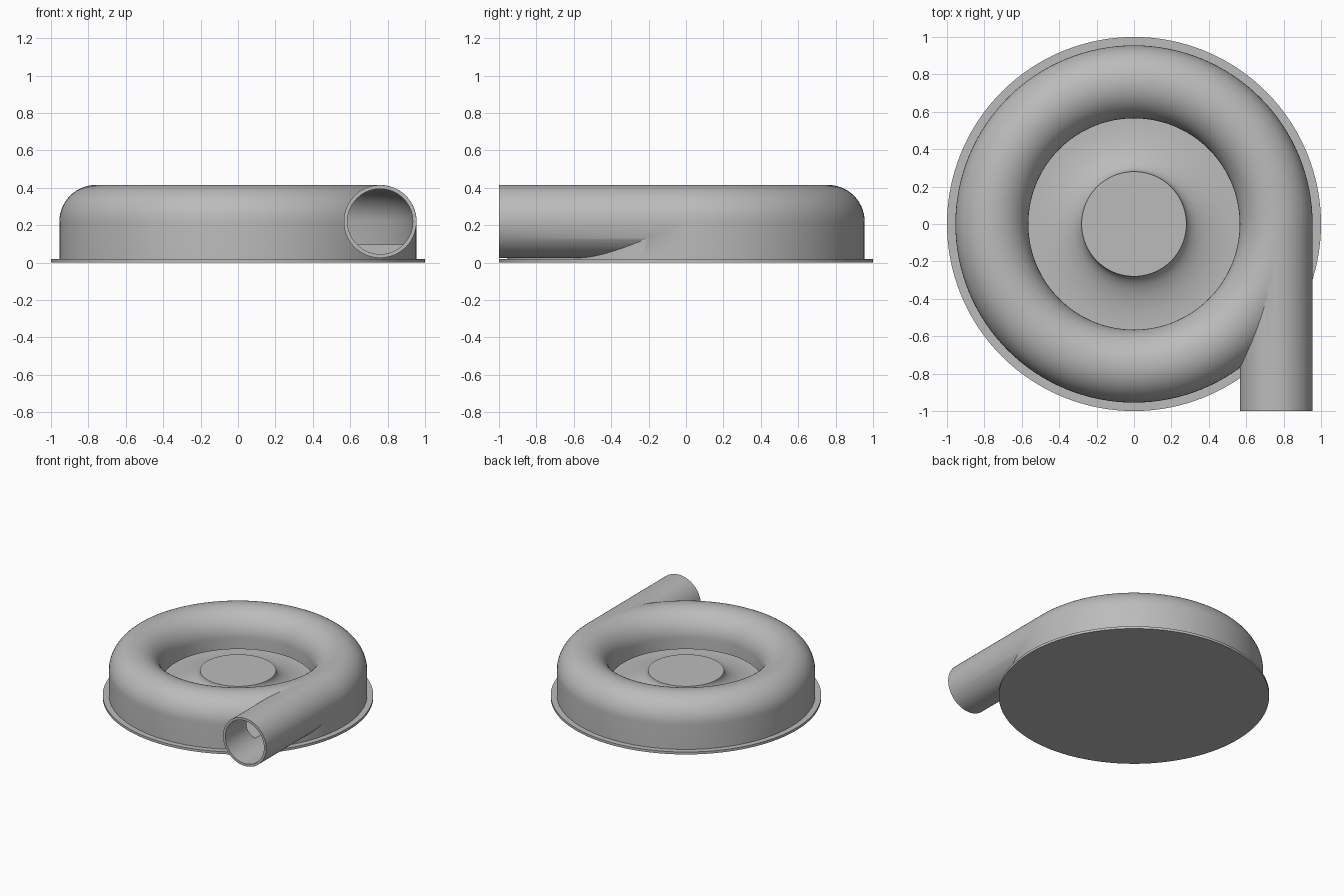
import bpy, bmesh
from math import pi, sin, cos, radians
from mathutils import Matrix

cube = bpy.data.objects.get("Cube")
if cube:
    bpy.data.objects.remove(cube, do_unlink=True)

grey = bpy.data.materials.new("plain grey")
grey.use_nodes = True
GREY = (0.5, 0.5, 0.5, 1)
grey.diffuse_color = GREY
grey.node_tree.nodes["Principled BSDF"].inputs["Base Color"].default_value = GREY

RING, MID = 0.76, 0.22      # centre line of the scroll tube
OUTER, INNER = 0.195, 0.175  # tube radii
FLOOR, HUB, EYE = 0.1, 0.28, 0.56


def finish(name, bm):
    bmesh.ops.recalc_face_normals(bm, faces=bm.faces)
    mesh = bpy.data.meshes.new(name)
    bm.to_mesh(mesh)
    bm.free()
    mesh.materials.append(grey)
    obj = bpy.data.objects.new(name, mesh)
    bpy.context.collection.objects.link(obj)
    return obj


def lathe(name, profile, closed, steps=128):
    """Spin an (r, z) profile around the z axis."""
    bm = bmesh.new()
    verts = [bm.verts.new((r, 0, z)) for r, z in profile]
    edges = [bm.edges.new(p) for p in zip(verts, verts[1:])]
    if closed:
        edges.append(bm.edges.new((verts[-1], verts[0])))
    bmesh.ops.spin(bm, geom=verts + edges, cent=(0, 0, 0), axis=(0, 0, 1),
                   angle=2 * pi, steps=steps, use_merge=True)
    bmesh.ops.remove_doubles(bm, verts=bm.verts, dist=1e-5)
    return finish(name, bm)


def tube(name, radius, y0, y1):
    """Solid cylinder along y on the scroll centre line."""
    bm = bmesh.new()
    place = (Matrix.Translation((RING, (y0 + y1) / 2, MID))
             @ Matrix.Rotation(pi / 2, 4, 'X'))
    bmesh.ops.create_cone(bm, cap_ends=True, segments=96, radius1=radius,
                          radius2=radius, depth=y1 - y0, matrix=place)
    return finish(name, bm)


def dome(radius, n=28):
    """Upper half of the scroll tube section, from outside to inside."""
    return [(RING + radius * cos(pi * i / n), MID + radius * sin(pi * i / n))
            for i in range(n + 1)]


def combine(target, other, operation):
    mod = target.modifiers.new(other.name, 'BOOLEAN')
    mod.operation, mod.solver, mod.object = operation, 'EXACT', other
    bpy.context.view_layer.objects.active = target
    bpy.ops.object.modifier_apply(modifier=mod.name)
    bpy.data.objects.remove(other, do_unlink=True)


# Base flange, scroll shell, floor and flared hub as one turned body
flare = [(EYE - (EYE - HUB) * sin(a), MID - (MID - FLOOR) * cos(a))
         for a in (pi / 2 * i / 16 for i in range(17))]
body = [(0, 0), (1, 0), (1, 0.02), (RING + OUTER, 0.02)]
body += dome(OUTER) + [(RING - OUTER, FLOOR)] + flare + [(0, MID)]
housing = lathe("scroll_housing", body, closed=False)

# Straight outlet pipe leaving the scroll at a tangent
combine(housing, tube("outlet_pipe", OUTER - 0.0005, -1, 0.001), 'UNION')

# Hollow scroll passage with a slot into the eye, then the pipe bore
slot, low = 0.13, FLOOR - 0.002
passage = [(RING + INNER, low)] + dome(INNER)
passage += [(RING - INNER, slot), (EYE, slot), (EYE, low)]
combine(housing, lathe("passage_cutter", passage, closed=True), 'DIFFERENCE')
combine(housing, tube("bore_cutter", INNER - 0.0005, -1.1, 0.001), 'DIFFERENCE')

bpy.ops.object.select_all(action='DESELECT')
housing.select_set(True)
bpy.context.view_layer.objects.active = housing
bpy.ops.object.shade_smooth_by_angle(angle=radians(30))
